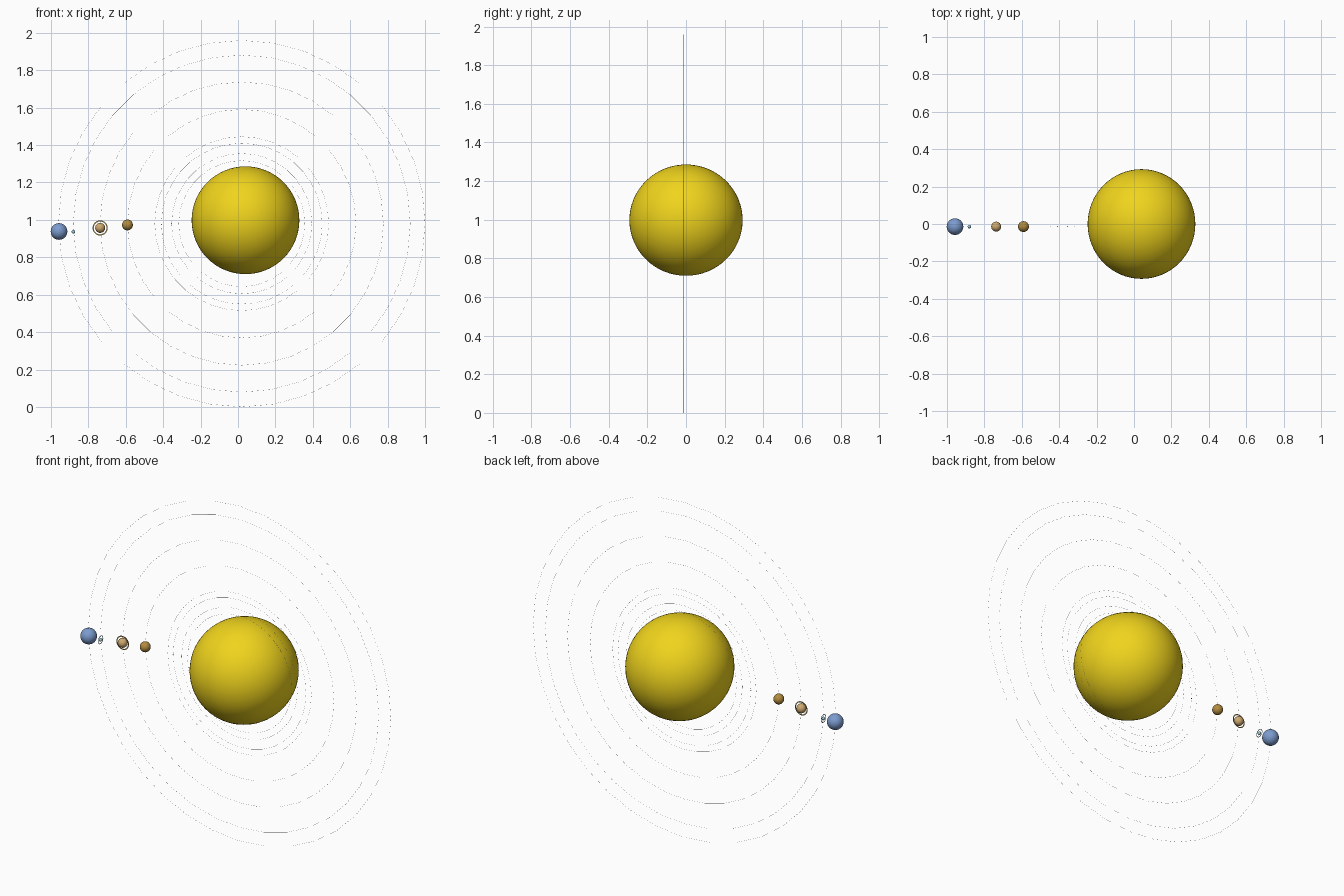
import bpy, bmesh, math
from mathutils import Matrix

if "Cube" in bpy.data.objects:
    bpy.data.objects.remove(bpy.data.objects["Cube"])

Y = -0.014                     # plane of the orbits
CX, CZ = 0.02, 0.98            # centre of the orbits


def material(name, rgb):
    m = bpy.data.materials.new(name)
    m.diffuse_color = (*rgb, 1)
    m.use_nodes = True
    m.node_tree.nodes["Principled BSDF"].inputs["Base Color"].default_value = m.diffuse_color
    return m


def ball(name, loc, r, rgb, segs=32, scale=(1, 1, 1)):
    bpy.ops.mesh.primitive_uv_sphere_add(segments=segs, ring_count=segs // 2,
                                         radius=r, location=loc)
    ob = bpy.context.object
    ob.name = name
    ob.scale = scale
    ob.data.materials.append(material(name + "_colour", rgb))
    bpy.ops.object.shade_smooth()
    return ob


def orbit(name, r, thick=0.0003):
    bpy.ops.mesh.primitive_torus_add(major_radius=r, minor_radius=thick,
                                     major_segments=36, minor_segments=4,
                                     location=(CX, Y, CZ),
                                     rotation=(math.pi / 2, 0, 0))
    bpy.context.object.name = name


def flat_ring(name, loc, r_in, r_out, half, rot, rgb, n=48):
    # rectangular section spun round its own axis
    bm = bmesh.new()
    section = [(r_in, -half), (r_out, -half), (r_out, half), (r_in, half)]
    loops = [[bm.verts.new((r * math.cos(a), r * math.sin(a), h)) for r, h in section]
             for a in (2 * math.pi * i / n for i in range(n))]
    for i in range(n):
        a, b = loops[i], loops[(i + 1) % n]
        for k in range(4):
            j = (k + 1) % 4
            bm.faces.new((a[k], b[k], b[j], a[j]))
    bmesh.ops.recalc_face_normals(bm, faces=bm.faces)
    me = bpy.data.meshes.new(name)
    bm.to_mesh(me)
    bm.free()
    ob = bpy.data.objects.new(name, me)
    ob.location = loc
    ob.rotation_euler = rot
    me.materials.append(material(name + "_colour", rgb))
    bpy.context.collection.objects.link(ob)


# central star
ball("sun", (0.04, 0, 0.998), 0.288, (0.87, 0.66, 0.012), 64, (1, 1.018, 1))

# planets: name, x, z, radius, colour
planets = [
    ("first_planet", -0.317, 0.98, 0.0011, (0.3, 0.3, 0.3)),
    ("second_planet", -0.355, 0.98, 0.0026, (0.6, 0.4, 0.15)),
    ("third_planet", -0.41, 0.975, 0.0028, (0.05, 0.15, 0.5)),
    ("fourth_planet", -0.445, 0.975, 0.0015, (0.5, 0.12, 0.04)),
    ("fifth_planet", -0.591, 0.973, 0.029, (0.45, 0.26, 0.05)),
    ("sixth_planet", -0.737, 0.957, 0.0265, (0.62, 0.40, 0.16)),
    ("seventh_planet", -0.88, 0.936, 0.0095, (0.35, 0.62, 0.70)),
    ("eighth_planet", -0.957, 0.938, 0.0445, (0.20, 0.33, 0.62)),
]
for name, x, z, r, rgb in planets:
    ball(name, (x, Y, z), r, rgb, 32 if r > 0.005 else 16)
    orbit(name + "_orbit", 0.98 if name.startswith("eighth")
          else math.hypot(x - CX, z - CZ))

# planetary rings: one facing front, one standing sideways
flat_ring("sixth_planet_ring", (-0.737, Y, 0.957), 0.034, 0.0405, 0.0004,
          (math.pi / 2, 0, 0), (0.65, 0.45, 0.15))
flat_ring("seventh_planet_ring", (-0.88, Y, 0.936), 0.0205, 0.024, 0.0004,
          (0, math.pi / 2, 0), (0.4, 0.6, 0.65))
